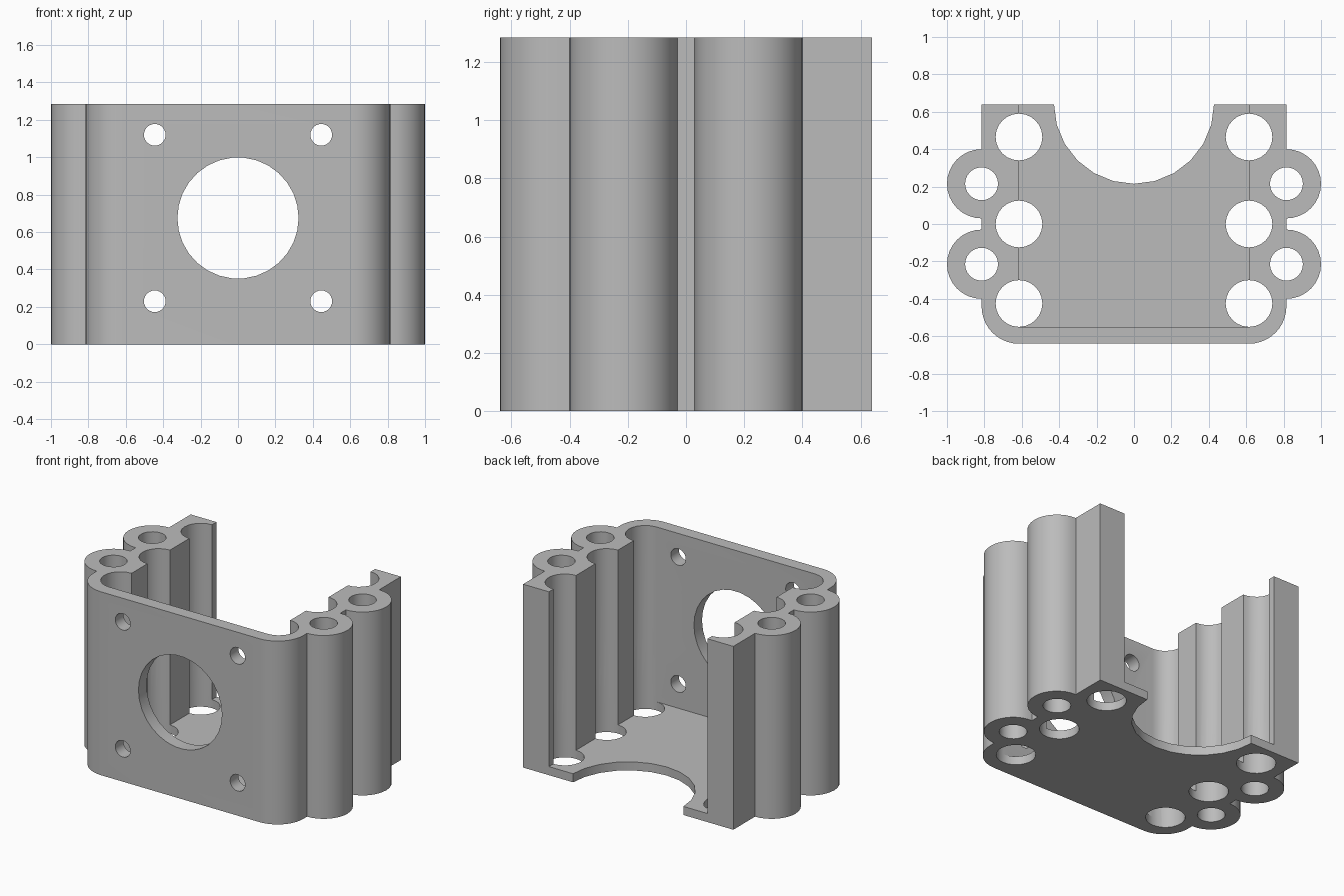
import bpy, bmesh
from math import sin, cos, radians
from mathutils import Matrix

old = bpy.data.objects.get("Cube")
if old:
    bpy.data.objects.remove(old)

HEIGHT, FLOOR = 1.285, 0.06
HALF_W, HALF_D, WALL_X = 0.815, 0.64, 0.615
ROD_Y, ROD_R = (0.465, 0.0, -0.425), 0.125
LUG_Y, LUG_R, LUG_BORE = (0.215, -0.215), 0.185, 0.088


def arc(cx, cy, r, start, end, steps):
    angles = [radians(start + (end - start) * i / steps) for i in range(steps + 1)]
    return [(cx + r * cos(a), cy + r * sin(a)) for a in angles]


def circle(cx, cy, r, steps=24):
    return arc(cx, cy, r, 0, 360, steps)[:-1]


def mirrored(side):
    return side + [(-x, y) for x, y in reversed(side)]


def prism(name, outline, low, high, upright=False):
    """Extrude a flat outline along z, or along y when upright."""
    bm = bmesh.new()
    face = bm.faces.new([bm.verts.new((x, y, low)) for x, y in outline])
    top = bmesh.ops.extrude_face_region(bm, geom=[face])["geom"]
    bmesh.ops.translate(bm, vec=(0, 0, high - low),
                        verts=[v for v in top if isinstance(v, bmesh.types.BMVert)])
    if upright:
        bm.transform(Matrix.Rotation(radians(90), 4, "X"))
    bmesh.ops.recalc_face_normals(bm, faces=bm.faces)
    mesh = bpy.data.meshes.new(name)
    bm.to_mesh(mesh)
    bm.free()
    obj = bpy.data.objects.new(name, mesh)
    bpy.context.collection.objects.link(obj)
    return obj


def cut(target, cutter):
    cutter.hide_render = True
    mod = target.modifiers.new("cut", "BOOLEAN")
    mod.operation, mod.solver, mod.object = "DIFFERENCE", "EXACT", cutter
    bpy.context.view_layer.objects.active = target
    bpy.ops.object.modifier_apply(modifier=mod.name)
    bpy.data.objects.remove(cutter)


# Outer block with two round lugs per side and rounded front corners
side = [(HALF_W, HALF_D)]
for y in LUG_Y:
    side += arc(HALF_W, y, LUG_R, 90, -90, 16)
side += arc(WALL_X, -HALF_D + 0.2, 0.2, 0, -90, 10)
bracket = prism("motor_bracket", mirrored(side), 0, HEIGHT)

# Rod holes through the floor and screw bores through the lugs
for s in (-1, 1):
    for y in ROD_Y:
        cut(bracket, prism("rod_cutter", circle(s * WALL_X, y, ROD_R), -0.1, 0.5))
    for y in LUG_Y:
        cut(bracket, prism("lug_cutter", circle(s * HALF_W, y, LUG_BORE), -0.1, 1.5))

# Open chamber whose side walls are scalloped by the rod channels
side = [(WALL_X, 0.8)]
for y in ROD_Y:
    side += arc(WALL_X, y, ROD_R, 90, -90, 12)
cut(bracket, prism("chamber_cutter", mirrored(side), FLOOR, 1.5))

# Round notch in the back of the floor
cut(bracket, prism("notch_cutter", circle(0, 0.643, 0.428), -0.1, 0.3))

# Large opening and four mounting holes in the front plate
cut(bracket, prism("opening_cutter", circle(0, 0.675, 0.324, 30), 0.45, 0.8, True))
for x in (-0.445, 0.445):
    for z in (0.23, 1.12):
        cut(bracket, prism("mount_cutter", circle(x, z, 0.058), 0.45, 0.8, True))

# Grey material and smooth curved walls
grey = bpy.data.materials.new("grey")
grey.use_nodes = True
grey.diffuse_color = (0.5, 0.5, 0.5, 1)
grey.node_tree.nodes["Principled BSDF"].inputs["Base Color"].default_value = (0.5, 0.5, 0.5, 1)
bracket.data.materials.clear()
bracket.data.materials.append(grey)
bpy.ops.object.select_all(action="DESELECT")
bracket.select_set(True)
bpy.context.view_layer.objects.active = bracket
bpy.ops.object.shade_smooth_by_angle(angle=radians(30))
